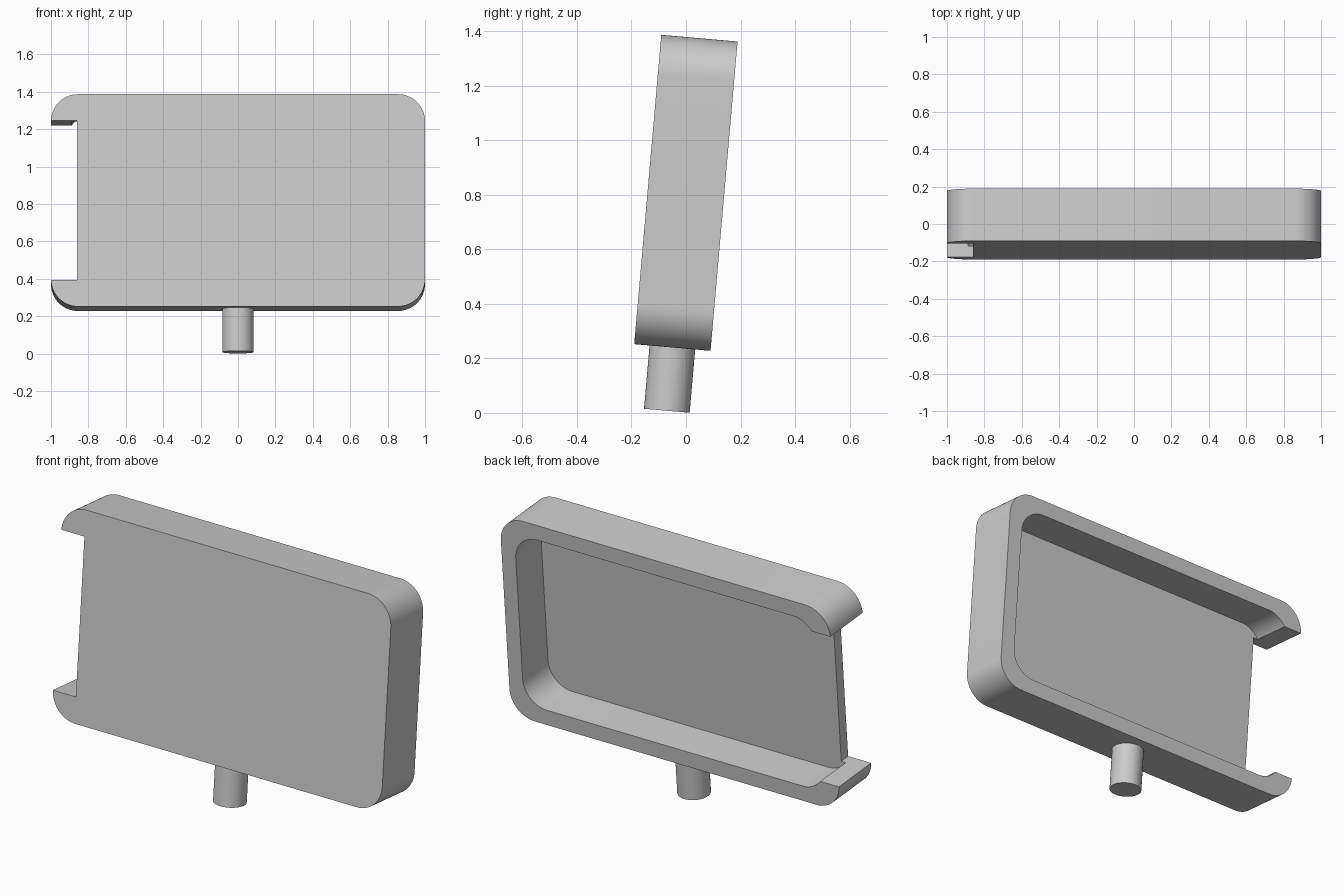
import bpy, bmesh, math
from mathutils import Matrix, Vector

cube = bpy.data.objects.get("Cube")
if cube:
    bpy.data.objects.remove(cube, do_unlink=True)

# Main dimensions
HEIGHT, DEPTH, RADIUS = 1.139, 0.281, 0.145
WALL, PLATE = 0.085, 0.06
NOTCH_X, NOTCH_MARGIN = -0.86, 0.142
POST_RADIUS, POST_LENGTH = 0.084, 0.233

# Everything is built upright, then leaned back together
LEAN = Matrix.Translation((0, -0.05, 0.24)) @ Matrix.Rotation(math.radians(-5), 4, 'X')

grey = bpy.data.materials.new("plain grey")
grey.use_nodes = True
grey.diffuse_color = (0.6, 0.6, 0.6, 1)
grey.node_tree.nodes["Principled BSDF"].inputs["Base Color"].default_value = (0.6, 0.6, 0.6, 1)


def make_object(name, bm):
    bmesh.ops.recalc_face_normals(bm, faces=bm.faces)
    mesh = bpy.data.meshes.new(name)
    bm.to_mesh(mesh)
    bm.free()
    mesh.materials.append(grey)
    obj = bpy.data.objects.new(name, mesh)
    bpy.context.collection.objects.link(obj)
    return obj


def rounded_slab(name, x0, x1, z0, z1, y0, y1, radius, steps=16):
    """Rounded rectangle in the xz plane, extruded along y."""
    bm = bmesh.new()
    corners = [(x1 - radius, z1 - radius), (x0 + radius, z1 - radius),
               (x0 + radius, z0 + radius), (x1 - radius, z0 + radius)]
    verts = []
    for quarter, (cx, cz) in enumerate(corners):
        for i in range(steps + 1 if radius else 1):
            a = math.pi / 2 * (quarter + i / steps)
            verts.append(bm.verts.new((cx + radius * math.cos(a), y0, cz + radius * math.sin(a))))
    face = bm.faces.new(verts)
    grown = bmesh.ops.extrude_face_region(bm, geom=[face])["geom"]
    moved = [v for v in grown if isinstance(v, bmesh.types.BMVert)]
    bmesh.ops.translate(bm, verts=moved, vec=Vector((0, y1 - y0, 0)))
    return make_object(name, bm)


def cut(target, cutter):
    mod = target.modifiers.new("cut", 'BOOLEAN')
    mod.operation, mod.solver, mod.object = 'DIFFERENCE', 'EXACT', cutter
    bpy.context.view_layer.update()
    graph = bpy.context.evaluated_depsgraph_get()
    mesh = bpy.data.meshes.new_from_object(target.evaluated_get(graph))
    target.modifiers.clear()
    target.data = mesh
    bpy.data.objects.remove(cutter, do_unlink=True)


def finish(obj):
    obj.matrix_world = LEAN
    bpy.ops.object.select_all(action='DESELECT')
    obj.select_set(True)
    bpy.context.view_layer.objects.active = obj
    bpy.ops.object.shade_smooth_by_angle(angle=math.radians(30))


# Tray: rounded housing, hollow from the back, with one end cut open
half = DEPTH / 2
tray = rounded_slab("tray_housing", -1, 1, 0, HEIGHT, -half, half, RADIUS)
cut(tray, rounded_slab("cavity_cutter", -1 + WALL, 1 - WALL, WALL, HEIGHT - WALL,
                       -half + PLATE, half + 0.1, 0.14))
cut(tray, rounded_slab("notch_cutter", -1.2, NOTCH_X, NOTCH_MARGIN, HEIGHT - NOTCH_MARGIN,
                       -half - 0.1, half + 0.1, 0))
finish(tray)

# Post: short round peg under the tray
bm = bmesh.new()
bmesh.ops.create_cone(bm, cap_ends=True, segments=48, radius1=POST_RADIUS, radius2=POST_RADIUS,
                      depth=POST_LENGTH, matrix=Matrix.Translation((0, 0, -POST_LENGTH / 2)))
finish(make_object("mounting_post", bm))
